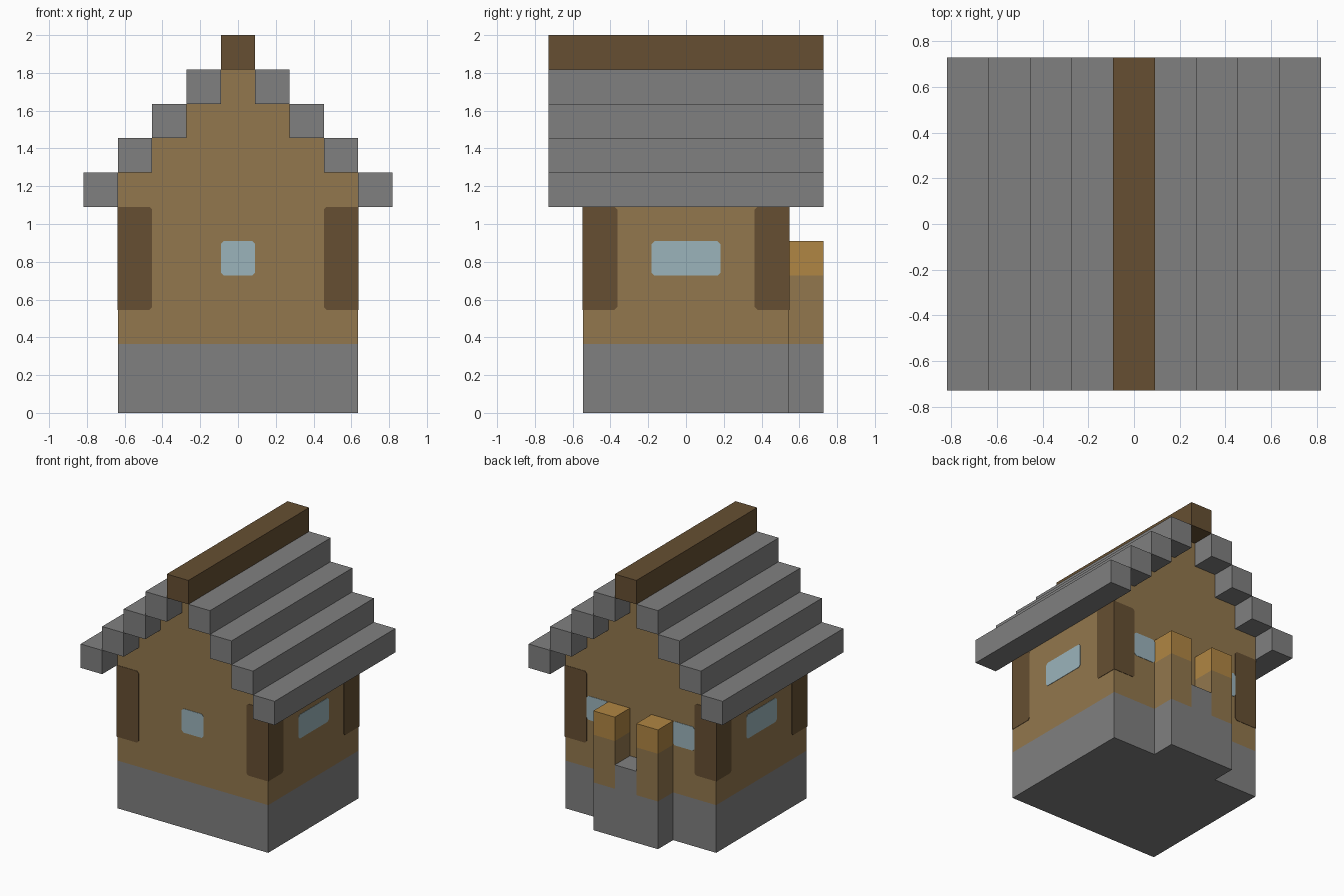
import bpy, bmesh
from mathutils import Vector

if "Cube" in bpy.data.objects:
    bpy.data.objects.remove(bpy.data.objects["Cube"], do_unlink=True)

U = 2 / 11       # side of one building block
PROUD = 0.015    # thickness of painted plates, in blocks
ROUND = 0.08     # clipped corner of painted plates, in blocks


def material(name, rgb):
    m = bpy.data.materials.new(name)
    m.use_nodes = True
    m.diffuse_color = (*rgb, 1)
    m.node_tree.nodes["Principled BSDF"].inputs["Base Color"].default_value = (*rgb, 1)
    return m


STONE = material("grey stone", (0.216, 0.216, 0.216))
WALL = material("light brown wood", (0.287, 0.184, 0.074))
BEAM = material("dark brown wood", (0.133, 0.078, 0.032))
GLASS = material("pale blue glass", (0.33, 0.456, 0.5))
AMBER = material("amber wood", (0.434, 0.238, 0.056))


def prism(name, outline, axis, lo, hi, bands):
    """Extrude an outline (across, height) along x or y.
    bands lists (material, top height); faces are coloured by height."""
    def place(a, z, t):
        return Vector((t, a, z) if axis == "x" else (a, t, z)) * U

    bm = bmesh.new()
    face = bm.faces.new([bm.verts.new(place(a, z, lo)) for a, z in outline])
    ext = bmesh.ops.extrude_face_region(bm, geom=[face], use_keep_orig=True)
    moved = [g for g in ext["geom"] if isinstance(g, bmesh.types.BMVert)]
    bmesh.ops.translate(bm, verts=moved, vec=place(0, 0, hi - lo))
    for _, top in bands[:-1]:
        bmesh.ops.bisect_plane(bm, geom=bm.verts[:] + bm.edges[:] + bm.faces[:],
                               plane_co=(0, 0, top * U), plane_no=(0, 0, 1))
    bmesh.ops.recalc_face_normals(bm, faces=bm.faces[:])
    for f in bm.faces:
        z = f.calc_center_bounds().z / U
        f.material_index = sum(z > top for _, top in bands[:-1])
    mesh = bpy.data.meshes.new(name)
    bm.to_mesh(mesh)
    bm.free()
    for mat, _ in bands:
        mesh.materials.append(mat)
    obj = bpy.data.objects.new(name, mesh)
    bpy.context.collection.objects.link(obj)
    return obj


def box(name, x, y, z, bands):
    outline = [(x[0], z[0]), (x[1], z[0]), (x[1], z[1]), (x[0], z[1])]
    return prism(name, outline, "y", *y, bands)


def plate(name, axis, wall, side, a0, a1, z0, z1, mat, clip=(True, True)):
    """Thin painted plate on a wall; clip rounds its low and high ends."""
    c0, c1 = (ROUND if c else 0 for c in clip)
    outline = [(a0 + c0, z0), (a1 - c1, z0)]
    outline += [(a1, z0 + c1)] if c1 else []
    outline += [(a1, z1 - c1)] if c1 else []
    outline += [(a1 - c1, z1), (a0 + c0, z1)]
    outline += [(a0, z1 - c0), (a0, z0 + c0)] if c0 else []
    t = sorted((side * wall, side * (wall + PROUD)))
    return prism(name, outline, axis, *t, [(mat, z1)])


# House body: stone base and stepped gable walls
right = [(3.5, 0)]
for i in range(4):
    right += [(3.5 - i, 7 + i)]
    if i < 3:
        right += [(2.5 - i, 7 + i)]
outline = right + [(-x, z) for x, z in reversed(right)]
prism("house_body", outline, "y", -3, 3, [(STONE, 2), (WALL, 10)])

# Roof: stepped rows each side and a ridge beam
for s, label in ((1, "left"), (-1, "right")):
    for i in range(4):
        xs = sorted((s * (3.5 - i), s * (4.5 - i)))
        box(f"roof_row_{label}_{i + 1}", xs, (-4, 4), (6 + i, 7 + i), [(STONE, 7 + i)])
box("roof_ridge", (-0.5, 0.5), (-4, 4), (10, 11), [(BEAM, 11)])

# Back porch: two posts and a step between them
for s, label in ((1, "left"), (-1, "right")):
    box(f"porch_post_{label}", sorted((s * 0.5, s * 1.5)), (3, 4), (0, 5),
        [(STONE, 2), (WALL, 4), (AMBER, 5)])
box("porch_step", (-0.5, 0.5), (3, 4), (0, 3), [(STONE, 3)])

# Corner beams wrapping each corner
for sx, lx in ((1, "left"), (-1, "right")):
    for sy, ly in ((1, "back"), (-1, "front")):
        name = f"corner_beam_{ly}_{lx}"
        a = sorted((sx * 2.5, sx * (3.5 + PROUD)))
        plate(name + "_face", "y", 3, sy, *a, 3, 6, BEAM, (sx > 0, sx < 0))
        a = sorted((sy * 2, sy * 3))
        plate(name + "_side", "x", 3.5, sx, *a, 3, 6, BEAM, (sy > 0, sy < 0))

# Windows
plate("window_front", "y", 3, -1, -0.5, 0.5, 4, 5, GLASS)
for s, label in ((1, "left"), (-1, "right")):
    plate(f"window_side_{label}", "x", 3.5, s, -1, 1, 4, 5, GLASS)
    plate(f"window_back_{label}", "y", 3, 1, *sorted((s * 1.5, s * 2.5)), 4, 5, GLASS)
